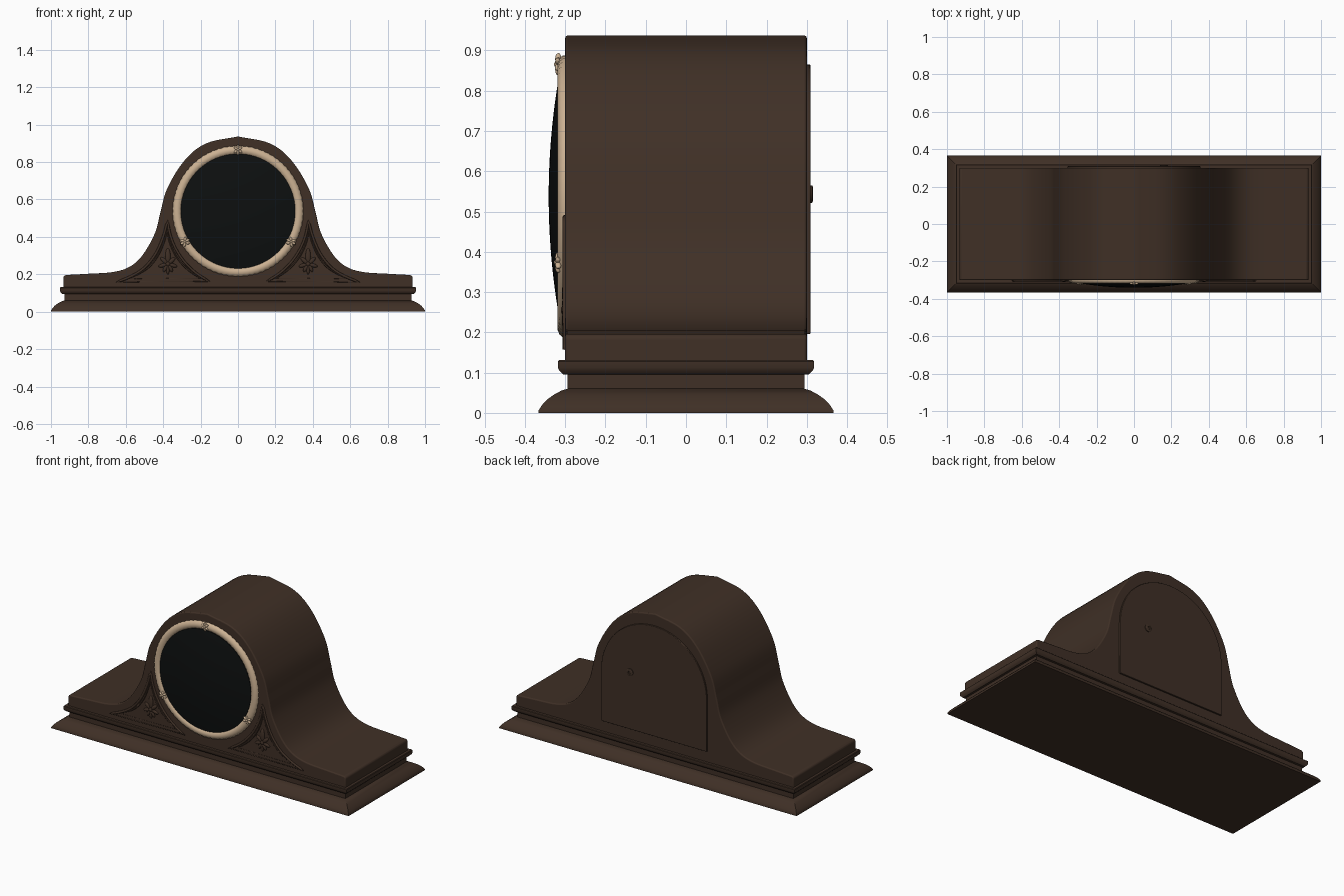
import bpy, bmesh
from math import sin, cos, pi, radians
from mathutils import Matrix, Vector

cube = bpy.data.objects.get("Cube")
if cube:
    bpy.data.objects.remove(cube, do_unlink=True)

DIAL_Z = 0.5375   # dial centre height
FRONT = -0.30     # front face of the case


def material(name, color, rough):
    m = bpy.data.materials.new(name)
    m.use_nodes = True
    m.diffuse_color = (*color, 1)
    node = m.node_tree.nodes["Principled BSDF"]
    node.inputs["Base Color"].default_value = (*color, 1)
    node.inputs["Roughness"].default_value = rough
    return m


wood = material("dark walnut", (0.050, 0.029, 0.019), 0.6)
brass = material("pale brass", (0.60, 0.44, 0.29), 0.5)
black = material("black glass", (0.004, 0.005, 0.005), 0.4)


def finish(bm, name, mat, bevel=0, angle=35):
    """Turn a bmesh into a smooth-shaded object, optionally with softened edges."""
    bmesh.ops.recalc_face_normals(bm, faces=bm.faces)
    mesh = bpy.data.meshes.new(name)
    bm.to_mesh(mesh)
    bm.free()
    obj = bpy.data.objects.new(name, mesh)
    bpy.context.collection.objects.link(obj)
    mesh.materials.append(mat)
    if bevel:
        mod = obj.modifiers.new("soft edges", "BEVEL")
        mod.width, mod.segments = bevel, 3
        mod.limit_method, mod.angle_limit = "ANGLE", radians(40)
    bpy.ops.object.select_all(action="DESELECT")
    obj.select_set(True)
    bpy.context.view_layer.objects.active = obj
    bpy.ops.object.shade_smooth_by_angle(angle=radians(angle))
    return obj


def smooth_path(pts, steps=6):
    """Catmull-Rom interpolation through the points."""
    p = [Vector(q) for q in pts]
    p = [2 * p[0] - p[1]] + p + [2 * p[-1] - p[-2]]
    out = []
    for a, b, c, d in zip(p, p[1:], p[2:], p[3:]):
        for i in range(steps):
            t = i / steps
            out.append(0.5 * (2 * b + (c - a) * t + (2 * a - 5 * b + 4 * c - d) * t * t
                              + (3 * b - a - 3 * c + d) * t ** 3))
    return out + [p[-2]]


def prism(name, outline, y0, y1, mat, bevel):
    bm = bmesh.new()
    face = bm.faces.new([bm.verts.new((x, y0, z)) for x, z in outline])
    new = bmesh.ops.extrude_face_region(bm, geom=[face])["geom"]
    verts = [v for v in new if isinstance(v, bmesh.types.BMVert)]
    bmesh.ops.translate(bm, verts=verts, vec=(0, y1 - y0, 0))
    return finish(bm, name, mat, bevel)


def bridge(bm, rings, closed=False):
    pairs = list(zip(rings, rings[1:])) + ([(rings[-1], rings[0])] if closed else [])
    for a, b in pairs:
        for i in range(len(a)):
            j = (i + 1) % len(a)
            bm.faces.new((a[i], a[j], b[j], b[i]))


def lathe(name, profile, mat, segments, cx=0, cz=DIAL_Z, closed=False, notch=0):
    """Turn (radius, y, notched) points about a front-to-back axis."""
    bm = bmesh.new()
    rings = []
    for r, y, notched in profile:
        ring = []
        for i in range(segments):
            a = 2 * pi * i / segments
            rr = r + (notch if i % 2 else -notch) * notched
            ring.append(bm.verts.new((cx + rr * cos(a), y, cz + rr * sin(a))))
        rings.append(ring)
    bridge(bm, rings, closed)
    if not closed:
        bm.faces.new(rings[0])
        bm.faces.new(rings[-1])
    return finish(bm, name, mat, 0, 50)


def leaf(bm, x, z, angle, offset, length, width, depth, y=FRONT):
    """Flattened ellipsoid pushed out from (x, z) in the given direction."""
    m = (Matrix.Translation((x, y, z)) @ Matrix.Rotation(-angle, 4, "Y")
         @ Matrix.Translation((offset, 0, 0)) @ Matrix.Diagonal((length, depth, width, 1)))
    bmesh.ops.create_uvsphere(bm, u_segments=12, v_segments=8, radius=1, matrix=m)


# Moulded plinth: rectangular rings at (outset, height)
plinth_profile = [(.066, 0), (.066, .006), (.058, .019), (.045, .033), (.027, .046),
                  (.008, .056), (-.006, .06), (-.006, .095), (.006, .096), (.014, .104),
                  (.018, .112), (.018, .128), (.015, .131), (-.004, .131)]
bm = bmesh.new()
loops = [[bm.verts.new((sx * (.934 + d), sy * (.30 + d), z))
          for sx, sy in ((-1, -1), (1, -1), (1, 1), (-1, 1))] for d, z in plinth_profile]
bridge(bm, loops)
bm.faces.new(loops[0])
bm.faces.new(loops[-1])
finish(bm, "moulded_plinth", wood)

# Humped case
half = smooth_path([(.925, .196), (.80, .203), (.67, .212), (.58, .240), (.51, .303),
                    (.444, .42), (.415, .53), (.378, .66), (.285, .81), (.17, .90), (0, .937)])
hump = [(p.x, p.y) for p in half]
outline = ([(.934, .12), (.934, .187)] + hump
           + [(-x, z) for x, z in reversed(hump[:-1])] + [(-.934, .187), (-.934, .12)])
prism("case", outline, FRONT, .30, wood, .007)

# Arched back door with its small lock
arch = [(.355 * cos(pi * i / 40), .51 + .355 * sin(pi * i / 40)) for i in range(41)]
prism("back_door", [(.355, .196)] + arch + [(-.355, .196)], .295, .309, wood, .003)
lathe("door_lock", [(.022, .305, 0), (.022, .313, 0), (.018, .315, 0), (.009, .315, 0),
                    (.007, .310, 0)], wood, 20, .16, .543)

# Notched dial bezel and domed glass
lathe("bezel", [(.349, -.295, 1), (.349, -.306, 1), (.342, -.314, 1), (.331, -.319, 0),
                (.320, -.319, 0), (.311, -.315, 1), (.305, -.310, 1), (.303, -.295, 0)],
      brass, 144, closed=True, notch=.0015)
dome = [(.306 * k / 12, -.314 - .027 * (1 - (k / 12) ** 2), 0) for k in range(12, 0, -1)]
lathe("dial_glass", [(.306, -.298, 0)] + dome, black, 72)

# Three small leaf clasps on the bezel
bm = bmesh.new()
for deg in (90, 210, 330):
    a = radians(deg)
    x, z = .328 * cos(a), DIAL_Z + .328 * sin(a)
    for turn, length in ((0, .015), (55, .013), (-55, .013), (125, .013), (-125, .013), (180, .015)):
        leaf(bm, x, z, a + radians(turn), .013, length, .007, .008, -.317)
    leaf(bm, x, z, a, 0, .009, .009, .011, -.317)
finish(bm, "bezel_clasps", brass)

# Carved corner panels: raised double border around a leaf spray
arc = []
for i in range(15):
    t = i / 14
    a, r = radians(248 - 60 * t), .405 - .026 * t
    arc.append((r * cos(a), DIAL_Z + r * sin(a)))
sweep = smooth_path([(-.377, .485), (-.40, .40), (-.44, .31), (-.50, .235), (-.57, .19), (-.647, .158)], 4)
border = arc + [(p.x, p.y) for p in sweep[1:]]
centre = Vector((-.385, .25))

for side, label in ((1, "right"), (-1, "left")):
    for scale, radius, part in ((1, .007, "outer"), (.80, .004, "inner")):
        curve = bpy.data.curves.new(f"{label}_{part}_border", "CURVE")
        curve.dimensions = "3D"
        curve.bevel_depth, curve.bevel_resolution = radius, 2
        spline = curve.splines.new("POLY")
        spline.points.add(len(border) - 1)
        spline.use_cyclic_u = True
        for point, q in zip(spline.points, border):
            v = centre + (Vector(q) - centre) * scale
            point.co = (side * v.x, FRONT, v.y, 1)
        curve.materials.append(wood)
        obj = bpy.data.objects.new(curve.name, curve)
        bpy.context.collection.objects.link(obj)

    bm = bmesh.new()
    for deg, length, width in ((90, .042, .014), (42, .026, .011), (138, .026, .011),
                               (-15, .026, .010), (195, .026, .010), (240, .024, .010),
                               (300, .024, .010), (270, .028, .009)):
        leaf(bm, side * -.375, .255, radians(deg), length, length, width, .008)
    leaf(bm, side * -.375, .255, 0, 0, .014, .014, .011)
    finish(bm, f"{label}_leaf_carving", wood)
